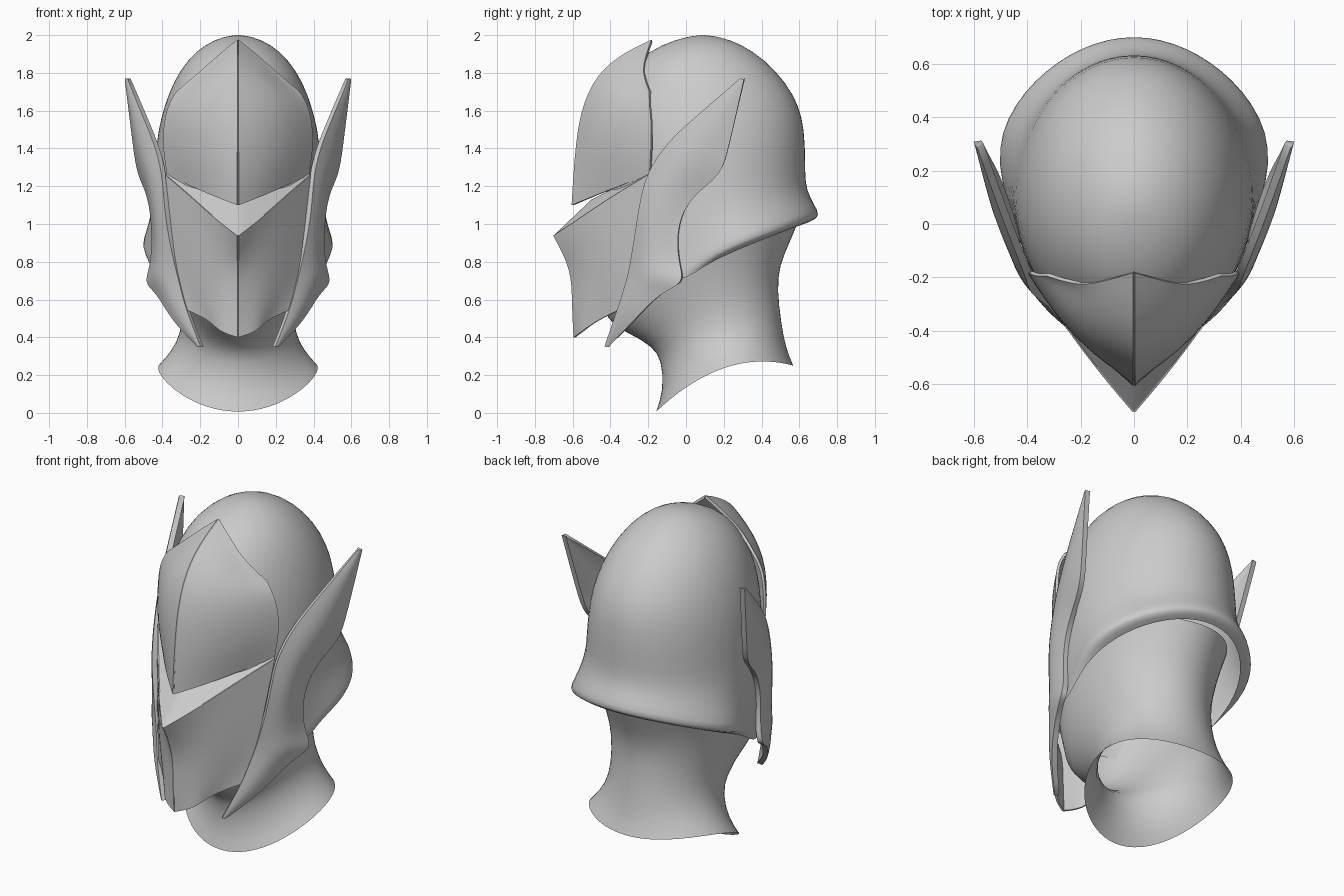
import bpy, math
from mathutils import Vector

if "Cube" in bpy.data.objects:
    bpy.data.objects.remove(bpy.data.objects["Cube"])

metal = bpy.data.materials.new("grey metal")
metal.diffuse_color = (0.6, 0.6, 0.6, 1)
metal.use_nodes = True
metal.node_tree.nodes["Principled BSDF"].inputs["Base Color"].default_value = metal.diffuse_color


def build(name, rows, closed=False, mirror=False, thick=0.0, angle=40, cap=None):
    """Skin a grid of points; optionally close the rings, cap, mirror, thicken."""
    n = len(rows[0])
    verts = [tuple(p) for r in rows for p in r]
    faces = []
    for i in range(len(rows) - 1):
        for j in range(n if closed else n - 1):
            k = (j + 1) % n
            faces.append((i * n + j, i * n + k, (i + 1) * n + k, (i + 1) * n + j))
    if cap:
        verts.append(cap)
        base = (len(rows) - 1) * n
        faces += [(base + j, base + (j + 1) % n, len(verts) - 1) for j in range(n)]
    me = bpy.data.meshes.new(name)
    me.from_pydata(verts, [], faces)
    me.materials.append(metal)
    ob = bpy.data.objects.new(name, me)
    bpy.context.collection.objects.link(ob)
    sub = ob.modifiers.new("smooth", 'SUBSURF')
    sub.levels = sub.render_levels = 2 if not closed else 1
    sub.boundary_smooth = 'PRESERVE_CORNERS'
    if thick:
        s = ob.modifiers.new("thickness", 'SOLIDIFY')
        s.thickness = thick
        s.offset = 0
    if mirror:
        ob.modifiers.new("mirror", 'MIRROR').merge_threshold = 0.002
    bpy.ops.object.select_all(action='DESELECT')
    ob.select_set(True)
    bpy.context.view_layer.objects.active = ob
    bpy.ops.object.convert(target='MESH')
    bpy.ops.object.shade_smooth_by_angle(angle=math.radians(angle))
    return ob


SEG = 32
ANGLES = [2 * math.pi * i / SEG for i in range(SEG)]


# Helmet dome, with a brim that flares and rises towards the back
def smooth(a, b, v):
    t = min(1, max(0, (v - a) / (b - a)))
    return t * t * (3 - 2 * t)


def brim_ring(flare, drop, lift):
    pts = []
    for a in ANGLES:
        s, c = math.sin(a), math.cos(a)
        low = 0.70 + 0.31 * (max(0, s + 0.2) / 1.2) ** 0.75
        k = 1 + flare * smooth(-0.25, 0.4, s) * (1 - 0.3 * smooth(0.4, 1, s))
        z = 1.25 + (low + lift - 1.25) * drop
        pts.append((0.45 * k * c, 0.1 + 0.53 * k * s, z))
    return pts


dome = [brim_ring(0.06, 1, 0.0), brim_ring(0.20, 1, 0.025), brim_ring(0.20, 1, 0.06),
        brim_ring(0.08, 0.62, 0.06), brim_ring(0.01, 0.2, 0.06)]
for z, rx, front, back in [(1.32, .445, -.42, .635), (1.5, .425, -.42, .63), (1.63, .39, -.40, .60),
                           (1.75, .345, -.35, .53), (1.87, .27, -.265, .42),
                           (1.955, .17, -.12, .29), (1.99, .08, 0, .18)]:
    mid, ry = (front + back) / 2, (back - front) / 2
    dome.append([(rx * math.cos(a), mid + ry * math.sin(a), z) for a in ANGLES])
build("helmet_dome", dome, closed=True, angle=60, cap=(0, 0.09, 2.003))

# Neck and lower head: front y/z, back y/z, half width, side z
neck = []
for fy, fz, by, bz, rx, sz in [(-.16, .005, .57, .25, .425, .24), (-.12, .12, .53, .34, .36, .31),
                               (-.13, .28, .505, .48, .30, .42), (-.18, .35, .485, .65, .30, .55),
                               (-.30, .42, .495, .78, .33, .70), (-.45, .48, .56, .92, .37, .85),
                               (-.45, .75, .60, 1.02, .40, 1.0)]:
    ring = []
    for a in ANGLES:
        s = math.sin(a)
        ring.append((rx * math.cos(a), (fy + by) / 2 + (by - fy) / 2 * s,
                     sz + (bz - fz) / 2 * s + ((bz + fz) / 2 - sz) * s * s))
    neck.append(ring)
build("neck", neck, closed=True, angle=60)

# Pointed brow visor
build("visor", [
    [(0, -.60, 1.10), (.13, -.48, 1.15), (.26, -.33, 1.21), (.37, -.19, 1.26)],
    [(0, -.585, 1.35), (.14, -.50, 1.36), (.28, -.36, 1.38), (.395, -.18, 1.42)],
    [(0, -.555, 1.60), (.14, -.48, 1.59), (.27, -.36, 1.57), (.385, -.18, 1.55)],
    [(0, -.47, 1.79), (.13, -.41, 1.74), (.25, -.32, 1.68), (.365, -.19, 1.62)],
    [(0, -.33, 1.90), (.11, -.30, 1.84), (.22, -.25, 1.75), (.34, -.19, 1.67)],
    [(0, -.18, 1.97), (.10, -.21, 1.89), (.20, -.23, 1.80), (.32, -.19, 1.70)],
], mirror=True, thick=0.015, angle=75)

# Jaw guard with a sharp central ridge
jaw_top = [(0, -.70, .94), (.12, -.56, 1.03), (.24, -.40, 1.14), (.38, -.20, 1.26)]
build("jaw_guard", [
    [(0, -.59, .40), (.10, -.55, .43), (.14, -.47, .49), (.28, -.34, .55)],
    [(0, -.60, .58), (.11, -.53, .60), (.21, -.42, .63), (.31, -.30, .68)],
    [(0, -.60, .76), (.12, -.53, .79), (.23, -.42, .82), (.335, -.27, .86)],
    jaw_top,
], mirror=True, thick=0.012)

# Sloping eye-slit plate behind the jaw edge
build("eye_slit_plate", [
    jaw_top,
    [(0, -.50, 1.13), (.12, -.42, 1.17), (.24, -.30, 1.23), (.36, -.18, 1.29)],
], mirror=True)

# Swept side blades: front edge and rear edge, bottom to top
blade = []
for f, r in [((.19, -.42, .35), (.20, -.405, .355)), ((.27, -.35, .55), (.34, -.27, .49)),
             ((.30, -.31, .68), (.42, -.13, .645)), ((.32, -.29, .76), (.485, -.005, .685)),
             ((.335, -.28, .83), (.45, -.03, .77)), ((.36, -.26, .95), (.44, -.05, .92)),
             ((.38, -.24, 1.10), (.45, -.02, 1.07)), ((.39, -.20, 1.27), (.475, .07, 1.18)),
             ((.43, -.10, 1.42), (.52, .19, 1.265)), ((.485, .04, 1.55), (.54, .225, 1.40)),
             ((.575, .295, 1.765), (.585, .31, 1.77))]:
    f, r = Vector(f), Vector(r)
    w = (r - f).length
    bulge = Vector((0.12 * w, -0.05 * w, 0))
    blade.append([f, f.lerp(r, 0.35) + bulge, f.lerp(r, 0.7) + bulge * 0.6, r])
build("side_blade", blade, mirror=True, thick=0.03)
